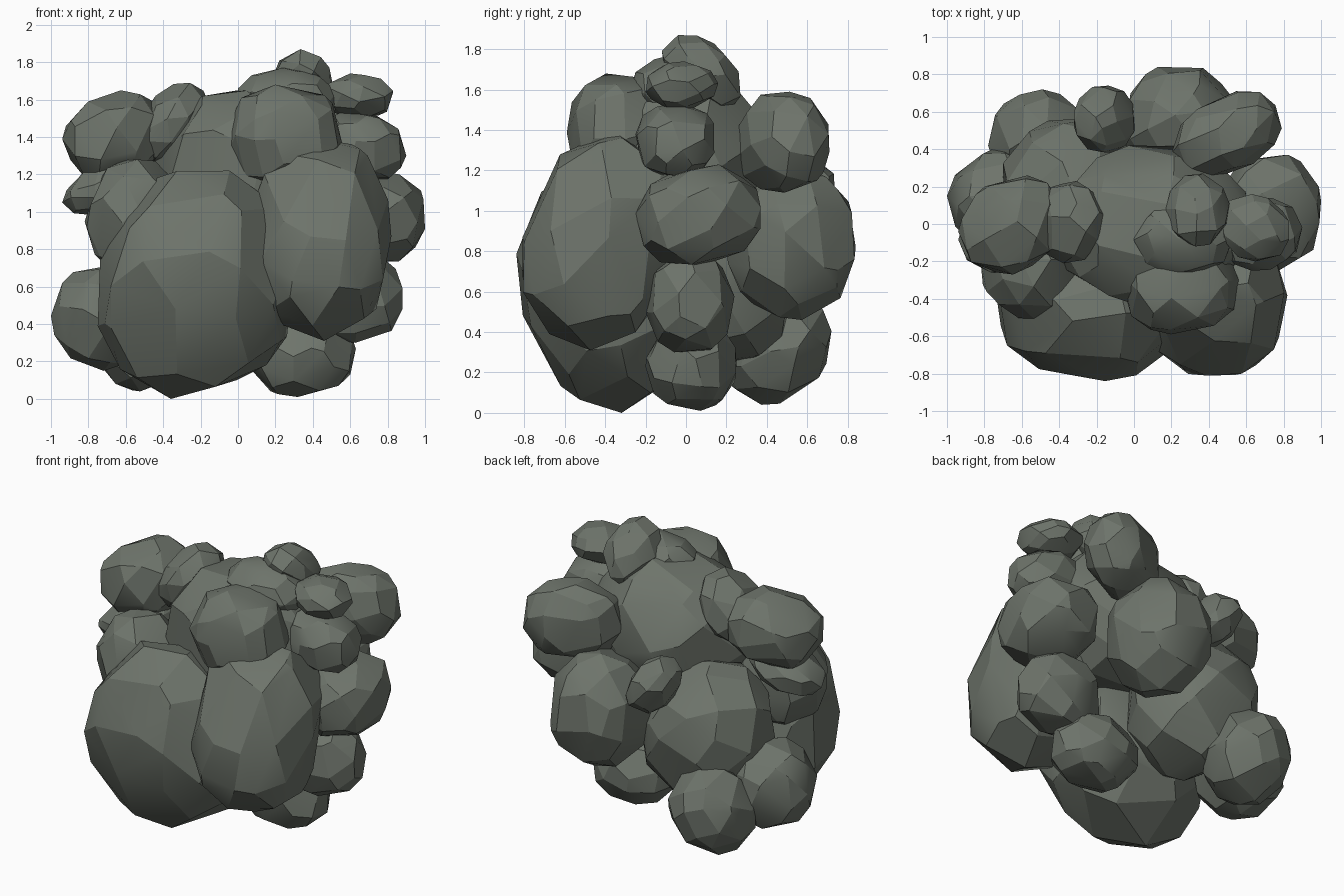
import bpy, bmesh, math, random
from mathutils import Vector, Euler

if "Cube" in bpy.data.objects:
    bpy.data.objects.remove(bpy.data.objects["Cube"])

stone = bpy.data.materials.new("grey_green_stone")
stone.diffuse_color = (.155, .175, .147, 1)
stone.use_nodes = True
stone.node_tree.nodes["Principled BSDF"].inputs["Base Color"].default_value = stone.diffuse_color


def boulder(name, x, y, z, seed, points=40, tilt=(0, 0, 0), stretch=(1, 1, 1), full=1):
    """Faceted convex stone fitted to the ranges x, y, z; tilt leans its long axis,
    full below 1 makes it blockier."""
    rng = random.Random(seed)
    rot = Euler([math.radians(a) for a in tilt]).to_matrix()
    spin = Euler([rng.uniform(0, 6.28) for _ in range(3)]).to_matrix()
    pts = []
    for i in range(points):
        h = 1 - 2 * (i + 0.5) / points
        r = math.sqrt(1 - h * h)
        a = i * 2.39996
        p = Vector((r * math.cos(a), r * math.sin(a), h))
        p += Vector([rng.uniform(-0.19, 0.19) for _ in range(3)])
        p = spin @ p.normalized()
        p = Vector([math.copysign(abs(c) ** full, c) for c in p])
        pts.append(rot @ Vector([p[k] * stretch[k] for k in range(3)]))
    # fit the stone to its bounds
    for k, (lo, hi) in enumerate((x, y, z)):
        a, b = min(p[k] for p in pts), max(p[k] for p in pts)
        for p in pts:
            p[k] = lo + (p[k] - a) / (b - a) * (hi - lo)
    bm = bmesh.new()
    for p in pts:
        bm.verts.new(p)
    bmesh.ops.convex_hull(bm, input=bm.verts[:])
    bmesh.ops.dissolve_limit(bm, angle_limit=math.radians(10),
                             verts=bm.verts[:], edges=bm.edges[:])
    bmesh.ops.recalc_face_normals(bm, faces=bm.faces[:])
    me = bpy.data.meshes.new(name)
    bm.to_mesh(me)
    bm.free()
    me.materials.append(stone)
    ob = bpy.data.objects.new(name, me)
    bpy.context.collection.objects.link(ob)
    bpy.context.view_layer.objects.active = ob
    ob.select_set(True)
    bpy.ops.object.shade_smooth_by_angle(angle=math.radians(20))
    ob.select_set(False)


# large front boulders
boulder("front_left_boulder", (-.75, .31), (-.84, .04), (0, 1.22), 1, 46, (20, 8, 0), (1, 1, 1.25))
boulder("front_right_boulder", (.06, .82), (-.81, -.0), (.31, 1.40), 2, 46, (-22, 0, 0), (1, 1, 1.3), .85)

# core and back boulders
boulder("core_boulder", (-.44, .64), (-.47, .42), (.80, 1.68), 3, 50)
boulder("back_left_core_boulder", (-.70, .12), (-.20, .57), (.25, 1.18), 4, 50, (0, 15, 0), (1.2, 1, 1))
boulder("back_right_boulder", (-.06, .57), (.20, .84), (.46, 1.22), 5, 44)
boulder("back_small_stone", (-.32, .01), (.38, .74), (.92, 1.30), 6, 36, (0, -35, 0), (1, 1, 1.5))
boulder("back_upper_stone", (.20, .79), (.24, .71), (1.09, 1.59), 7, 40, (0, 0, 30), (1.35, .9, 1), .9)

# left side stones
boulder("left_upper_stone", (-.94, -.38), (-.27, .26), (1.16, 1.65), 8, 40, (0, -15, 20), (1.3, 1, 1), .9)
boulder("left_top_stone", (-.54, -.16), (-.21, .23), (1.26, 1.69), 9, 36, (0, -38, 0), (1.5, 1, 1))
boulder("left_ledge_stone", (-.94, -.44), (-.26, .12), (.98, 1.28), 10, 40, (0, -20, 0), (1.5, 1, .8))
boulder("left_middle_stone", (-.82, -.26), (-.51, .02), (.64, 1.28), 11, 44)
boulder("left_lower_stone", (-1, -.44), (-.15, .40), (.15, .72), 12, 42)
boulder("back_left_foot_stone", (-.78, -.24), (.20, .72), (.04, .62), 13, 42, (-20, 0, 0), (1, 1, 1.2))

# right side stones
boulder("right_middle_stone", (.45, 1), (-.25, .37), (.73, 1.23), 14, 40, (15, 0, 0), (1, 1.2, 1), .85)
boulder("right_lower_stone", (.34, .88), (-.20, .24), (.30, .77), 15, 40, full=.9)
boulder("right_foot_stone", (.06, .63), (-.20, .25), (.01, .46), 16, 44, full=.9)
boulder("right_upper_stone", (.42, .90), (-.25, .14), (1.17, 1.54), 17, 40, (0, 18, 0), (1.3, 1, 1), .9)

# stones on top
boulder("top_front_stone", (-.06, .56), (-.59, -.08), (1.12, 1.68), 18, 42, full=.9)
boulder("top_flat_stone", (.0, .54), (-.27, .12), (1.44, 1.77), 19, 40, (0, 10, 0), (1.3, 1, 1))
boulder("top_peak_stone", (.17, .51), (-.12, .27), (1.49, 1.87), 20, 36, (40, 0, 0), (1, 1, 1.5))
boulder("top_right_stone", (.45, .83), (-.20, .16), (1.50, 1.74), 21, 36, (0, 8, -20), (1.2, 1, 1))
